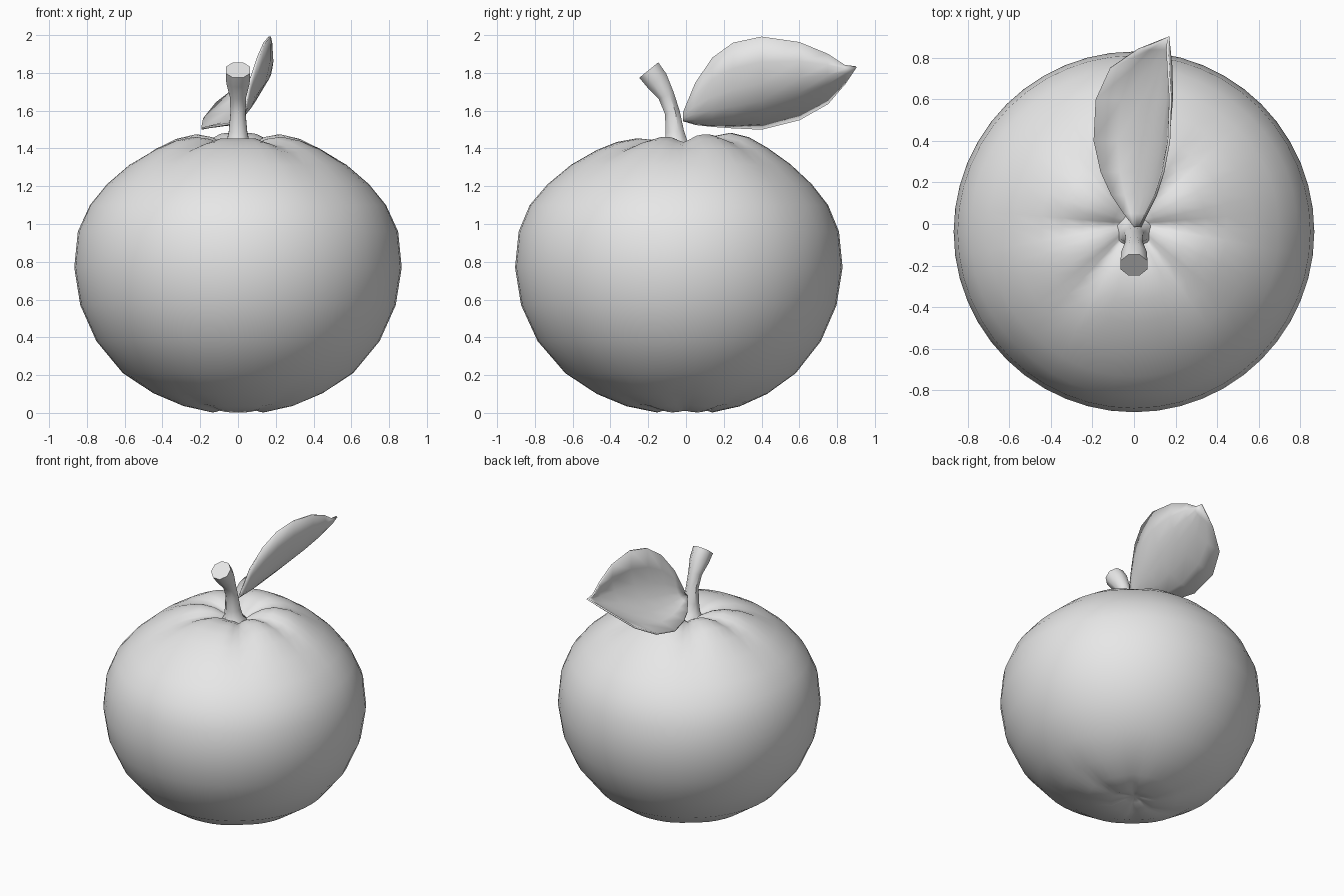
import bpy, bmesh, math
from mathutils import Vector

cube = bpy.data.objects.get("Cube")
if cube:
    bpy.data.objects.remove(cube, do_unlink=True)

grey = bpy.data.materials.new("plain grey")
grey.use_nodes = True
grey.diffuse_color = (0.8, 0.8, 0.8, 1)
grey.node_tree.nodes["Principled BSDF"].inputs["Base Color"].default_value = grey.diffuse_color


def loft(name, rows, closed, start=None, end=None):
    """Skin a list of point rows, with optional pole points at both ends."""
    bm = bmesh.new()
    rings = [[bm.verts.new(p) for p in row] for row in rows]
    count = len(rings[0])
    steps = range(count if closed else count - 1)
    for a, b in zip(rings, rings[1:]):
        for i in steps:
            j = (i + 1) % count
            bm.faces.new((a[i], a[j], b[j], b[i]))
    for pole, ring in ((start, rings[0]), (end, rings[-1])):
        if pole is not None:
            tip = bm.verts.new(pole)
            for i in steps:
                bm.faces.new((ring[i], ring[(i + 1) % count], tip))
    bmesh.ops.recalc_face_normals(bm, faces=bm.faces)
    mesh = bpy.data.meshes.new(name)
    bm.to_mesh(mesh)
    bm.free()
    mesh.materials.append(grey)
    obj = bpy.data.objects.new(name, mesh)
    bpy.context.collection.objects.link(obj)
    return obj


def smooth(obj, degrees):
    bpy.ops.object.select_all(action='DESELECT')
    obj.select_set(True)
    bpy.context.view_layer.objects.active = obj
    bpy.ops.object.shade_smooth_by_angle(angle=math.radians(degrees))


# Fruit body: turned profile with soft grooves running out of the hollow
PROFILE = [(.06, .03), (.15, .003), (.3, .035), (.45, .1), (.61, .21),
           (.75, .38), (.835, .57), (.867, .77), (.848, .96), (.79, 1.1),
           (.7, 1.21), (.58, 1.315), (.45, 1.395), (.35, 1.44),
           (.25, 1.46), (.17, 1.45), (.1, 1.42), (.05, 1.385)]
GROOVES = [0, 52, 128, 180, 230, 310]
SEGMENTS = 48


def groove(angle):
    total = 0
    for g in GROOVES:
        d = (math.degrees(angle) - g + 180) % 360 - 180
        total += math.exp(-(d / 11) ** 2)
    return total


rows = []
for r, z in PROFILE:
    window = math.exp(-((r - .27) / .2) ** 2)
    row = []
    for i in range(SEGMENTS):
        a = math.tau * i / SEGMENTS
        if z > .77:
            dz = window * (.015 * math.sin(a) - .035 * groove(a) + .008)
        else:
            dz = window * .012 * groove(a)
        radius = r * (1 - .008 * groove(a) * (z > 1))
        shift = -.038 * min(1, r / .8)
        row.append((radius * math.cos(a), radius * math.sin(a) + shift, z + dz))
    rows.append(row)
smooth(loft("fruit_body", rows, True, (0, 0, .045), (0, -.03, 1.375)), 60)

# Stem: six-sided, flared at the root, leaning forward to a tilted cut end
STEM = [(-.04, 1.37, .11, 0), (-.05, 1.42, .068, 5), (-.06, 1.49, .053, 8),
        (-.072, 1.59, .043, 14), (-.105, 1.68, .047, 24),
        (-.155, 1.76, .067, 35), (-.197, 1.815, .07, 39)]
rows = []
for y, z, r, tilt in STEM:
    t = math.radians(tilt)
    side = Vector((0, math.cos(t), math.sin(t)))
    rows.append([Vector((0, y, z)) + Vector((r * math.cos(a), 0, 0)) + side * r * math.sin(a)
                 for a in (math.tau * (i + .5) / 8 for i in range(8))])
smooth(loft("stem", rows, True, None, (0, -.197, 1.815)), 45)

# Leaf: cupped blade; each station gives y, then x and z of low edge, rib, high edge
LEAF = [(-.015, .0, 1.55, .02, 1.56, .03, 1.59),
        (.05, -.05, 1.53, .035, 1.585, .06, 1.745),
        (.14, -.11, 1.52, .055, 1.605, .105, 1.88),
        (.25, -.16, 1.512, .07, 1.625, .14, 1.96),
        (.4, -.193, 1.505, .09, 1.655, .168, 1.992),
        (.6, -.183, 1.555, .115, 1.7, .175, 1.963),
        (.75, -.115, 1.64, .135, 1.745, .165, 1.9),
        (.84, .02, 1.745, .15, 1.79, .16, 1.84)]
rows = []
for y, lx, lz, mx, mz, hx, hz in LEAF:
    low, rib, high = (Vector(p) for p in ((lx, y, lz), (mx, y, mz), (hx, y, hz)))
    row = []
    for i in range(7):
        t = i / 6
        row.append(low * (1 - t) * (1 - 2 * t) + rib * 4 * t * (1 - t) + high * t * (2 * t - 1))
    rows.append(row)
leaf = loft("leaf", rows, False, None, (.165, .9, 1.832))
thick = leaf.modifiers.new("thickness", 'SOLIDIFY')
thick.thickness = .012
thick.offset = 0
smooth(leaf, 50)
